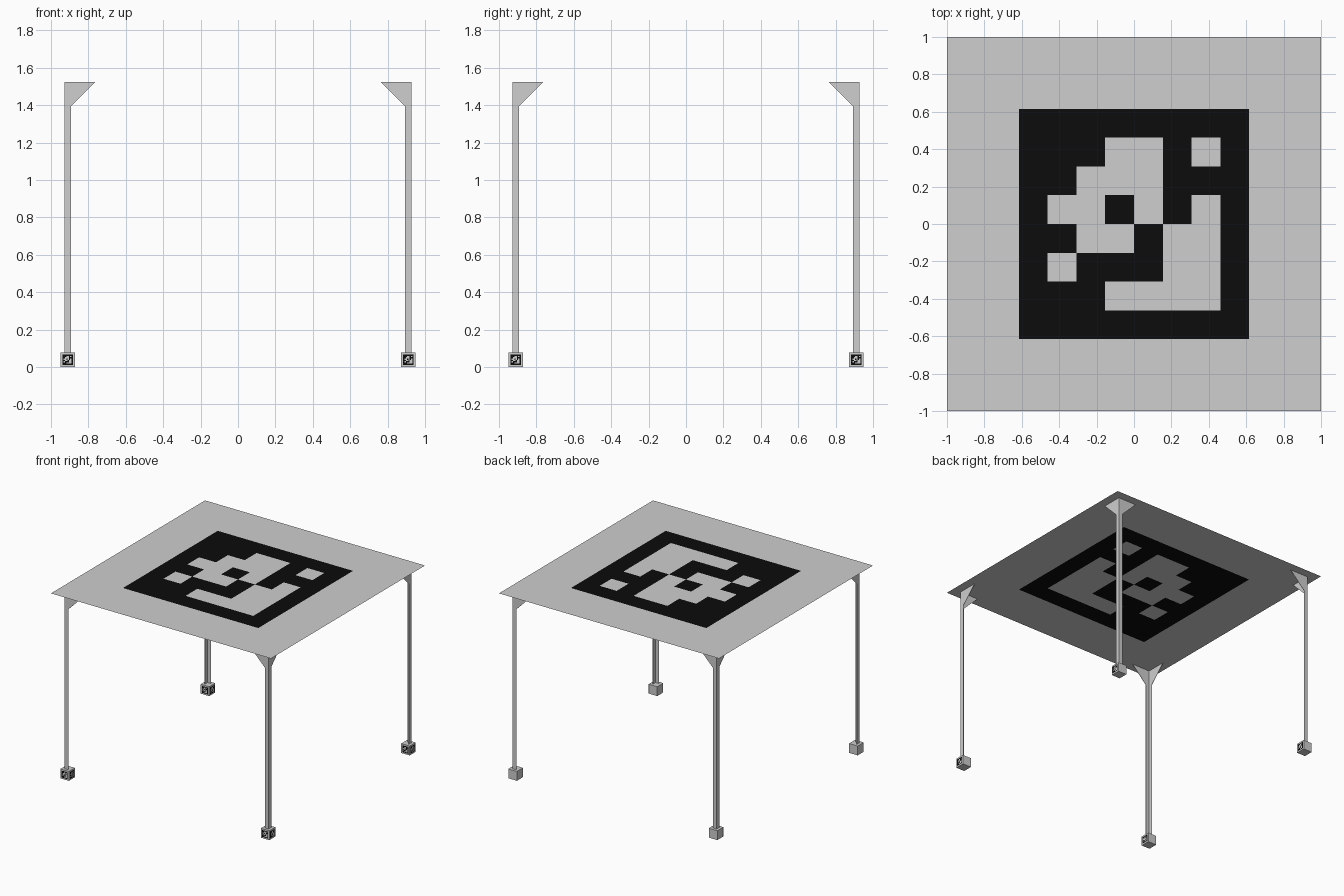
import bpy, bmesh, math
from mathutils import Matrix, Vector

if "Cube" in bpy.data.objects:
    bpy.data.objects.remove(bpy.data.objects["Cube"])

TOP_Z = 1.525
FOOT = 0.077            # foot cube side
LEG_OUT = 0.928         # outer corner of the legs
LEG_W, THICK = 0.035, 0.003
BRACE = 0.165           # reach of the corner brace
FOOT_C = 0.911

# Square pattern, 1 = light cell inside a black border
PATTERN = ["001101", "011100", "110101", "011011", "100011", "001111"]


def material(name, value):
    m = bpy.data.materials.new(name)
    m.diffuse_color = (value, value, value, 1)
    m.use_nodes = True
    m.node_tree.nodes["Principled BSDF"].inputs["Base Color"].default_value = m.diffuse_color
    return m


GREY = material("light_grey", 0.62)
BLACK = material("black", 0.0035)


def finish(name, bm, mats):
    me = bpy.data.meshes.new(name)
    bm.to_mesh(me)
    bm.free()
    for m in mats:
        me.materials.append(m)
    ob = bpy.data.objects.new(name, me)
    bpy.context.collection.objects.link(ob)
    return ob


def pattern_panel(name, half, inner, matrix):
    """Flat square sheet whose middle cells are painted by the pattern."""
    cuts = [-half] + [inner * (i / 4 - 1) for i in range(9)] + [half]
    bm = bmesh.new()
    v = [[bm.verts.new(matrix @ Vector((x, y, 0))) for x in cuts] for y in cuts]
    for j in range(10):
        for i in range(10):
            f = bm.faces.new((v[j][i], v[j][i + 1], v[j + 1][i + 1], v[j + 1][i]))
            col, row = i - 2, 7 - j
            if 0 <= col < 6 and 0 <= row < 6:
                f.material_index = 0 if PATTERN[row][col] == "1" else 1
            elif 1 <= i <= 8 and 1 <= j <= 8:
                f.material_index = 1
    return finish(name, bm, [GREY, BLACK])


def flange(bm, along_x, sx, sy):
    """Thin leg plate that widens into a triangular brace under the top."""
    profile = [(0, FOOT), (LEG_W, FOOT), (LEG_W, TOP_Z - BRACE + LEG_W),
               (BRACE, TOP_Z), (0, TOP_Z)]

    def place(u, w, z):
        a, b = LEG_OUT - u, LEG_OUT - w
        x, y = (a, b) if along_x else (b, a)
        return bm.verts.new((x * sx, y * sy, z))

    outer = [place(u, 0, z) for u, z in profile]
    inner = [place(u, THICK, z) for u, z in profile]
    bm.faces.new(outer)
    bm.faces.new(inner[::-1])
    for i in range(5):
        k = (i + 1) % 5
        bm.faces.new((outer[k], outer[i], inner[i], inner[k]))


# Table top: one thin sheet with the painted pattern
pattern_panel("table_top", 1.0, 0.615, Matrix.Translation((0, 0, TOP_Z)))

front_face = Matrix.Rotation(math.pi / 2, 4, 'X')
right_face = Matrix.Rotation(math.pi / 2, 4, 'Z') @ front_face

for sy, depth in ((-1, "front"), (1, "back")):
    for sx, side in ((-1, "left"), (1, "right")):
        tag = depth + "_" + side

        # Angle-section leg with its two braces
        bm = bmesh.new()
        flange(bm, True, sx, sy)
        flange(bm, False, sx, sy)
        bmesh.ops.recalc_face_normals(bm, faces=bm.faces)
        finish(tag + "_leg", bm, [GREY])

        # Cube foot
        centre = Matrix.Translation((sx * FOOT_C, sy * FOOT_C, FOOT / 2))
        bm = bmesh.new()
        bmesh.ops.create_cube(bm, size=FOOT, matrix=centre)
        finish(tag + "_foot", bm, [GREY])

        # Small painted panels on the front and right of the foot
        lift = Matrix.Translation((0, 0, FOOT / 2 + 0.0008))
        for face, rot in (("front", front_face), ("right", right_face)):
            pattern_panel(tag + "_foot_" + face + "_panel", FOOT / 2, 0.028,
                          centre @ rot @ lift)
